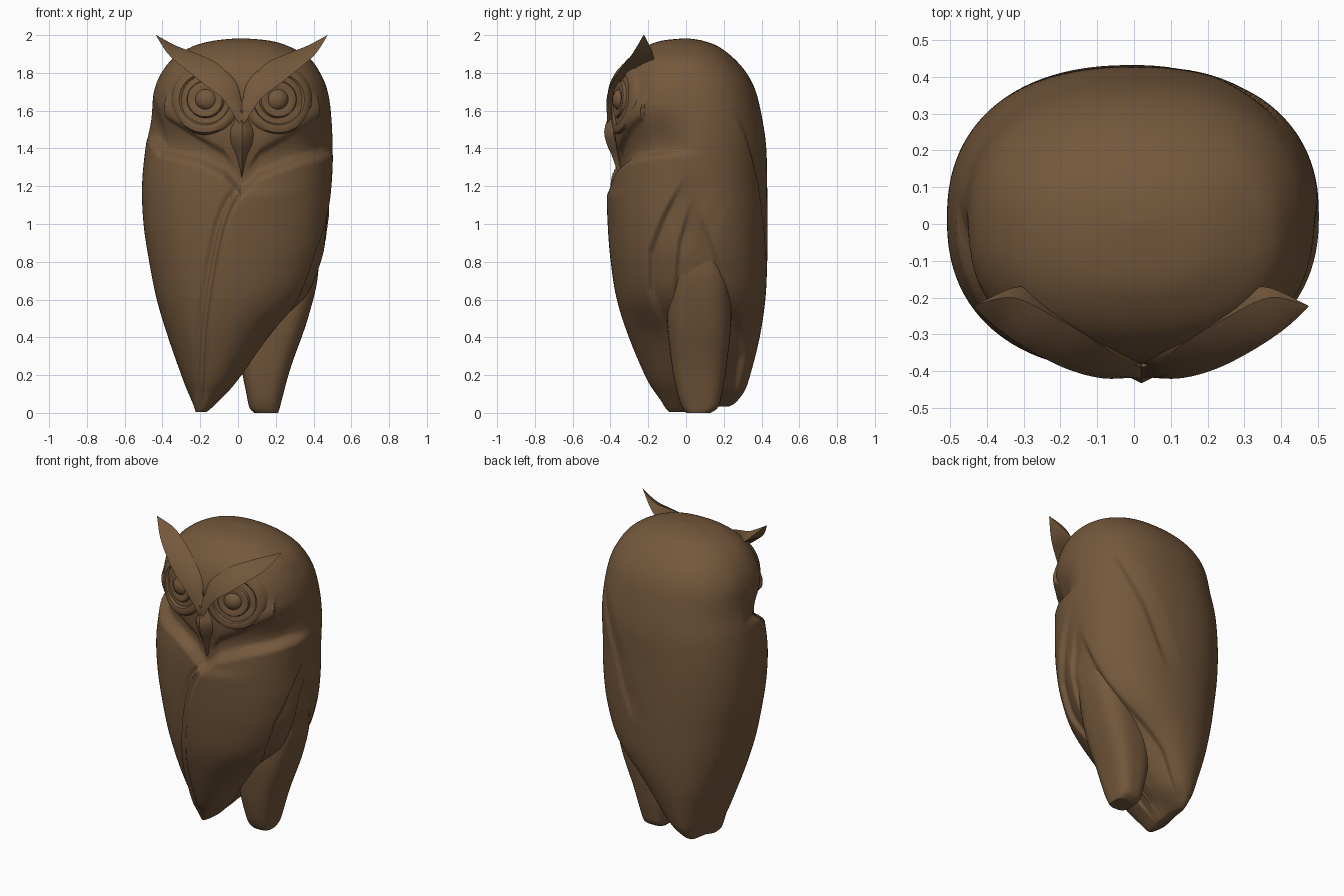
import bpy, bmesh, math
from mathutils import Vector

if "Cube" in bpy.data.objects:
    bpy.data.objects.remove(bpy.data.objects["Cube"])

wood = bpy.data.materials.new("brown_wood")
wood.diffuse_color = (0.175, 0.097, 0.045, 1)
wood.use_nodes = True
wood.node_tree.nodes["Principled BSDF"].inputs["Base Color"].default_value = wood.diffuse_color
CX = 0.02  # the face is mirrored about this x


def catmull(rows, n):
    """Smooth interpolation through rows of numbers."""
    out = []
    for i in range(len(rows) - 1):
        a, b, c, d = (rows[max(i - 1, 0)], rows[i], rows[i + 1], rows[min(i + 2, len(rows) - 1)])
        for k in range(n):
            t = k / n
            out.append([q + 0.5 * t * (r - p + t * (2 * p - 5 * q + 4 * r - s + t * (3 * (q - r) + s - p)))
                        for p, q, r, s in zip(a, b, c, d)])
    return out + [list(rows[-1])]


def lerp(tab, x):
    if x <= tab[0][0]:
        return tab[0][1]
    for (x0, y0), (x1, y1) in zip(tab, tab[1:]):
        if x <= x1:
            return y0 + (y1 - y0) * (x - x0) / (x1 - x0)
    return tab[-1][1]


def smooth(a, b, x):
    t = min(max((x - a) / (b - a), 0), 1)
    return t * t * (3 - 2 * t)


def loft(name, rings, angle=35):
    """Closed skin through equal-length rings of points."""
    bm = bmesh.new()
    vs = [[bm.verts.new(p) for p in r] for r in rings]
    n = len(rings[0])
    for a, b in zip(vs, vs[1:]):
        for i in range(n):
            j = (i + 1) % n
            bm.faces.new((a[i], a[j], b[j], b[i]))
    bm.faces.new(vs[0])
    bm.faces.new(vs[-1])
    bmesh.ops.recalc_face_normals(bm, faces=bm.faces)
    me = bpy.data.meshes.new(name)
    bm.to_mesh(me)
    bm.free()
    me.materials.append(wood)
    ob = bpy.data.objects.new(name, me)
    bpy.context.collection.objects.link(ob)
    bpy.ops.object.select_all(action='DESELECT')
    ob.select_set(True)
    bpy.context.view_layer.objects.active = ob
    bpy.ops.object.shade_smooth_by_angle(angle=math.radians(angle))
    return ob


def oval(row, a, n):
    """Point on a squarish oval; a = 0 is the front, positive towards +x."""
    z, x0, x1, y0, y1 = row
    s, c = math.sin(a), math.cos(a)
    f = (abs(s) ** n + abs(c) ** n) ** (-1 / n)
    return Vector(((x0 + x1) / 2 + s * f * (x1 - x0) / 2, (y0 + y1) / 2 - c * f * (y1 - y0) / 2, z))


# Body outline: z, left, right, front, back
BODY = catmull([
    (0.005, -.225, -.165, -.09, .23), (0.03, -.235, -.135, -.11, .265), (0.1, -.262, -.07, -.145, .305),
    (0.2, -.30, .02, -.20, .34), (0.4, -.37, .18, -.285, .39), (0.6, -.43, .37, -.35, .42),
    (0.8, -.47, .455, -.382, .43), (1.0, -.50, .49, -.397, .432), (1.2, -.508, .497, -.40, .43),
    (1.4, -.49, .503, -.383, .425), (1.55, -.462, .497, -.38, .405), (1.7, -.445, .475, -.375, .37),
    (1.8, -.405, .435, -.345, .32), (1.88, -.34, .375, -.29, .25), (1.94, -.24, .27, -.21, .17),
    (1.97, -.13, .17, -.13, .09), (1.983, -.005, .035, -.01, .01)], 12)
N = 2.3


def front_y(x, z):
    row = [0] * 5
    for a, b in zip(BODY, BODY[1:]):
        if a[0] <= z <= b[0]:
            t = (z - a[0]) / (b[0] - a[0])
            row = [p + (q - p) * t for p, q in zip(a, b)]
            break
    _, x0, x1, y0, y1 = row
    u = min(abs((x - (x0 + x1) / 2) / ((x1 - x0) / 2)), 1)
    return (y0 + y1) / 2 - (1 - u ** N) ** (1 / N) * (y1 - y0) / 2


# Carved lines
SHOULDER = [(-.5, 1.5), (-.42, 1.39), (-.2, 1.34), (-.08, 1.28), (.02, 1.18), (.12, 1.27), (.3, 1.34), (.5, 1.39)]
CHEEK = [(0, 1.25), (.1, 1.38), (.25, 1.46), (.4, 1.56)]
SEAM = [r[:2] for r in catmull([(0, -.215), (.3, -.2), (.5, -.185), (.86, -.127), (1.07, -.07), (1.2, .01)], 6)]
# Feather layers: angle along z, depth, fade width, z range
LAYERS = [
    ([(0, 1.2), (.4, 1.1), (.66, .95), (.85, 1.0), (1.05, 1.22), (1.25, 1.5)], -.035, .55, 0, 1.28),
    ([(.3, 1.1), (.5, 1.25), (.9, 1.4), (1.15, 1.6)], -.025, .5, .2, 1.18),
    ([(.8, 2.9), (1.2, 2.6), (1.6, 2.2)], -.018, .3, .78, 1.64)]
REAR = [(.3, 2.5), (.7, 2.05), (1.1, 1.72)]


def carve(p, a):
    x, y, z = p
    d = 0
    front = smooth(1.75, 1.1, abs(a)) if abs(a) < 1.75 else 0
    if front:
        f = lerp(SHOULDER, x)
        d -= .058 * front * smooth(f - .035, f + .015, z) * smooth(f + .26, f + .03, z)
        r = abs(x - CX)
        if r < .4:
            g = lerp(CHEEK, r)
            d += .022 * front * smooth(.02, .12, r) * smooth(g - .015, g + .015, z) * smooth(g + .16, g + .02, z)
        if z < 1.22 and abs(a) < 1.5:
            t = x - lerp(SEAM, z)
            k = smooth(1.22, 1.14, z) * smooth(0, .15, z)
            d += k * .018 * smooth(-.01, .012, t) * smooth(.4, .05, t)
            d -= k * .010 * smooth(.016, 0, abs(t - .036))
            d -= k * .012 * smooth(.03, 0, abs(t + .014))
    for curve, h, w, z0, z1 in LAYERS:
        t = a - lerp(curve, z)
        if 0 < t < w and z0 <= z <= z1:
            d += h * smooth(0, .06, t) * (1 - t / w) * smooth(z1, z1 - .25, z) * smooth(z0 - .01, z0 + .2, z)
    t = lerp(REAR, z) - a
    if 0 < t < .5 and z < 1.12:
        d -= .036 * smooth(0, .08, t) * (1 - t / .5) * smooth(1.12, .85, z) * smooth(.02, .3, z)
    return d


M = 320
rings = []
for row in BODY:
    ring = []
    for i in range(M):
        t = -math.pi + 2 * math.pi * i / M
        a = t - .5 * math.sin(t)  # finer towards the front
        p = oval(row, a, N)
        q = p + Vector((math.sin(a), -math.cos(a), 0)) * carve(p, a)
        q.z += .03 * smooth(0, .15, p.y) * smooth(.15, 0, p.z)  # tail ends above the wing tip
        ring.append(q)
    rings.append(ring)
loft("body", rings, 50)

# Leg under the right wing
leg = catmull([(0, .085, .212, 0, .13), (.03, .06, .222, -.02, .17), (.1, .045, .24, -.045, .19),
               (.25, .02, .282, -.075, .215), (.5, .02, .37, -.10, .24), (.75, .05, .425, -.08, .22),
               (1.0, .1, .40, -.04, .12)], 6)
loft("leg", [[oval(r, 2 * math.pi * i / 48, 3) for i in range(48)] for r in leg])

# Beak with a front ridge: z, half width, front y
beak = catmull([(1.6, .02, -.40), (1.5, .058, -.432), (1.43, .056, -.422), (1.36, .036, -.392), (1.25, .004, -.355)], 6)
loft("beak", [[(CX - w, y + .05, z), (CX - w * .5, y + .015, z), (CX, y, z), (CX + w * .5, y + .015, z),
               (CX + w, y + .05, z), (CX, -.28, z)] for z, w, y in beak], 40)

# Brow edges: lower, upper, inner (x from the face centre, y, z)
LOW = [(0, -.415, 1.51), (.10, -.42, 1.66), (.2, -.395, 1.74), (.30, -.345, 1.82), (.39, -.285, 1.90), (.455, -.225, 2.0)]
UP = [(0, -.39, 1.65), (.05, -.372, 1.76), (.13, -.315, 1.85), (.24, -.25, 1.902), (.35, -.20, 1.945), (.453, -.222, 2.0)]
INNER = [(0, -.3, 1.6), (.08, -.32, 1.7), (.16, -.28, 1.78), (.25, -.22, 1.83), (.33, -.17, 1.88), (.45, -.22, 1.998)]
# Eye relief: radius, height out of the face
EYE = [(.003, .032), (.025, .029), (.045, .018), (.053, .008), (.062, .010), (.08, .016), (.092, .014),
       (.099, .002), (.128, .002), (.136, .014), (.155, .018), (.176, .012), (.192, -.015), (.185, -.05)]

for side, s in (("left", -1), ("right", 1)):
    rows = []
    for l, u, b in zip(catmull(LOW, 6), catmull(UP, 6), catmull(INNER, 6)):
        l, u, b = Vector(l), Vector(u), Vector(b)
        m = (l + u) / 2 + (u - l).length * Vector((0, -.12, .04))
        rows.append([(CX + s * p.x, p.y, p.z) for p in (l, m, u, b)])
    loft(side + "_brow", rows, 40)

    ex, ez = CX + s * .19, 1.66
    rows = []
    for r, h in EYE:
        ring = []
        for i in range(64):
            t = 2 * math.pi * i / 64
            x, z = ex + r * math.cos(t), ez + r * math.sin(t)
            ring.append((x + s * h * .4, front_y(x, z) - h, z))
        rows.append(ring)
    loft(side + "_eye", rows, 40)
